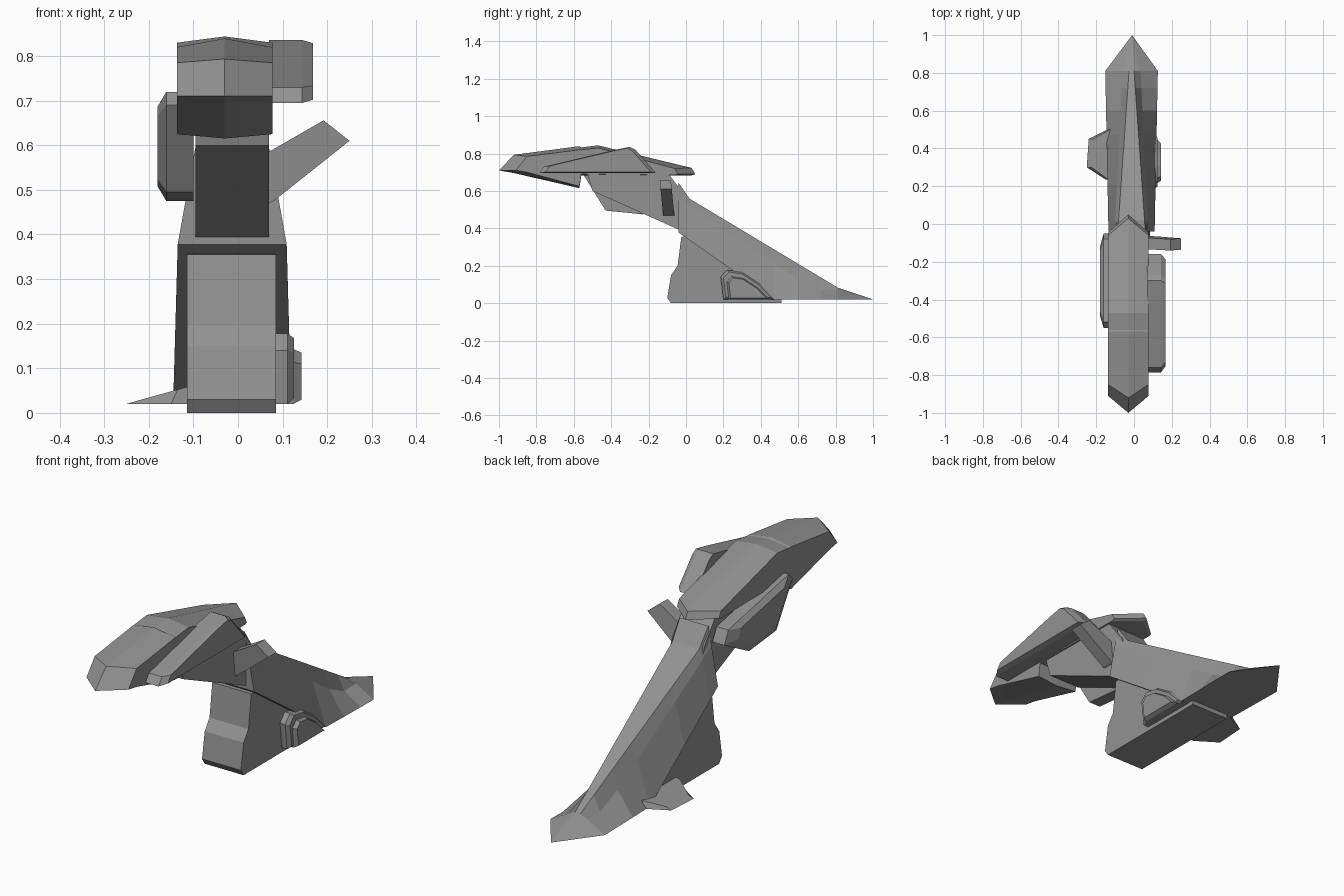
import bpy, bmesh
from mathutils import Vector

default_cube = bpy.data.objects.get("Cube")
if default_cube:
    bpy.data.objects.remove(default_cube, do_unlink=True)

tone = (.29, .29, .29, 1)
grey = bpy.data.materials.new("plain grey")
grey.use_nodes = True
grey.diffuse_color = tone
grey.node_tree.nodes["Principled BSDF"].inputs["Base Color"].default_value = tone


def loft(name, rings):
    """Skin a list of equal-length rings and cap both ends."""
    bm = bmesh.new()
    loops = [[bm.verts.new(point) for point in ring] for ring in rings]
    for near, far in zip(loops, loops[1:]):
        for i in range(len(near)):
            bm.faces.new((near[i - 1], near[i], far[i], far[i - 1]))
    bm.faces.new(loops[0])
    bm.faces.new(loops[-1])
    bmesh.ops.remove_doubles(bm, verts=bm.verts, dist=.0005)
    bmesh.ops.recalc_face_normals(bm, faces=bm.faces)
    mesh = bpy.data.meshes.new(name)
    bm.to_mesh(mesh)
    bm.free()
    mesh.materials.append(grey)
    part = bpy.data.objects.new(name, mesh)
    bpy.context.collection.objects.link(part)


def side_plate(name, profile, inner, outer, taper=1):
    """Extrude a (y, z) profile along x, chamfering the outer rim by the taper."""
    points = [Vector(point) for point in profile]
    middle = sum(points, Vector((0, 0))) / len(points)
    rim = inner + (outer - inner) * .75
    rings = []
    for x, scale in ((inner, 1), (rim, 1), (outer, taper)):
        scaled = [middle.lerp(point, scale) for point in points]
        rings.append([(x, point.x, point.y) for point in scaled])
    loft(name, rings)


def head_section(y, lead, top, bottom):
    """Six-sided chevron section with a crown that grows with its depth."""
    centre, half = -.03, .107
    crown = (top - bottom) / 10
    left, right = centre + half, centre - half
    return [(right, y, bottom), (centre, y + lead, bottom - crown / 2), (left, y, bottom),
            (left, y, top), (centre, y + lead, top + crown), (right, y, top)]


# Head shell, from pointed nose over the chin step and peak to the pointed rear
loft("head_shell", [
    head_section(-.91, -.09, .71, .71),
    head_section(-.85, -.07, .785, .7),
    head_section(-.57, 0, .82, .625),
    head_section(-.56, 0, .82, .69),
    head_section(-.47, 0, .83, .69),
    head_section(-.06, .09, .72, .685),
    head_section(-.045, .095, .69, .69),
])


def hull_section(y, lift=0):
    """Section of the sloping hull: lower edge, shoulder and narrow top."""
    centre = -.013
    side = [(.123 + y / 50, max(.02, .35 - .7 * y)),
            (.088 - y / 20, max(.07, .53 - .67 * y)),
            (.07 - .07 * y, .57 - .6 * y + lift)]
    right = [(centre - width, y, z) for width, z in side]
    left = [(centre + width, y, z) for width, z in reversed(side)]
    return right + left


# Hull sweeping down to a pointed tail
tail_tip = [(-.01, 1, .02)] * 6
stations = [hull_section(y) for y in (.02, .21, .47, .6, .72, .81)]
loft("hull", [hull_section(-.04, lift=.05)] + stations + [tail_tip])

# Keel block below the hull
side_plate("keel", [(-.1, .03), (-.08, 0), (.51, 0), (.51, .02), (.06, .36),
                    (-.025, .355), (-.045, .2), (-.08, .15)], -.114, .085)

# Neck wedge joining head and hull
side_plate("neck", [(-.53, .7), (-.5, .6), (-.02, .385), (.02, .5),
                    (0, .57), (-.1, .7)], -.095, .07)

# Left cheek cowl
side_plate("left_cowl", [(-.785, .695), (-.76, .73), (-.38, .82), (-.3, .836),
                         (-.27, .82), (-.16, .695)], .07, .168, taper=.9)

# Right shoulder pod
side_plate("right_pod", [(-.55, .69), (-.52, .72), (-.08, .63), (-.05, .57),
                         (-.23, .475), (-.43, .495)], -.1, -.181, taper=.72)

# Left slanted fin, a thin plate between two upright planes
fin = [(.06, .465), (.08, .475), (.25, .61), (.192, .656), (.06, .58)]
loft("left_fin", [[(x, y - z / 10, z) for x, z in fin] for y in (-.075, -.015)])

# Left boss, with a smaller raised cap of the same outline
boss = [(-.13, 0), (-.145, .12), (-.11, .158), (-.03, .145), (.07, .08), (.15, 0)]
for name, size, reach in (("left_boss", 1, .125), ("left_boss_cap", .78, .142)):
    outline = [(.33 + y * size, .02 + z * size) for y, z in boss]
    side_plate(name, outline, .07, reach, taper=.86)

# Right foot blade, thinning outwards
foot = [(-.1, .235), (-.15, .235), (-.25, .3), (-.24, .45), (-.14, .5), (-.1, .5)]
sole = [(x, y, .02) for x, y in foot]
upper = [(x * .9, y, .09 + x / 4) for x, y in foot]
loft("right_foot", [sole, upper])
